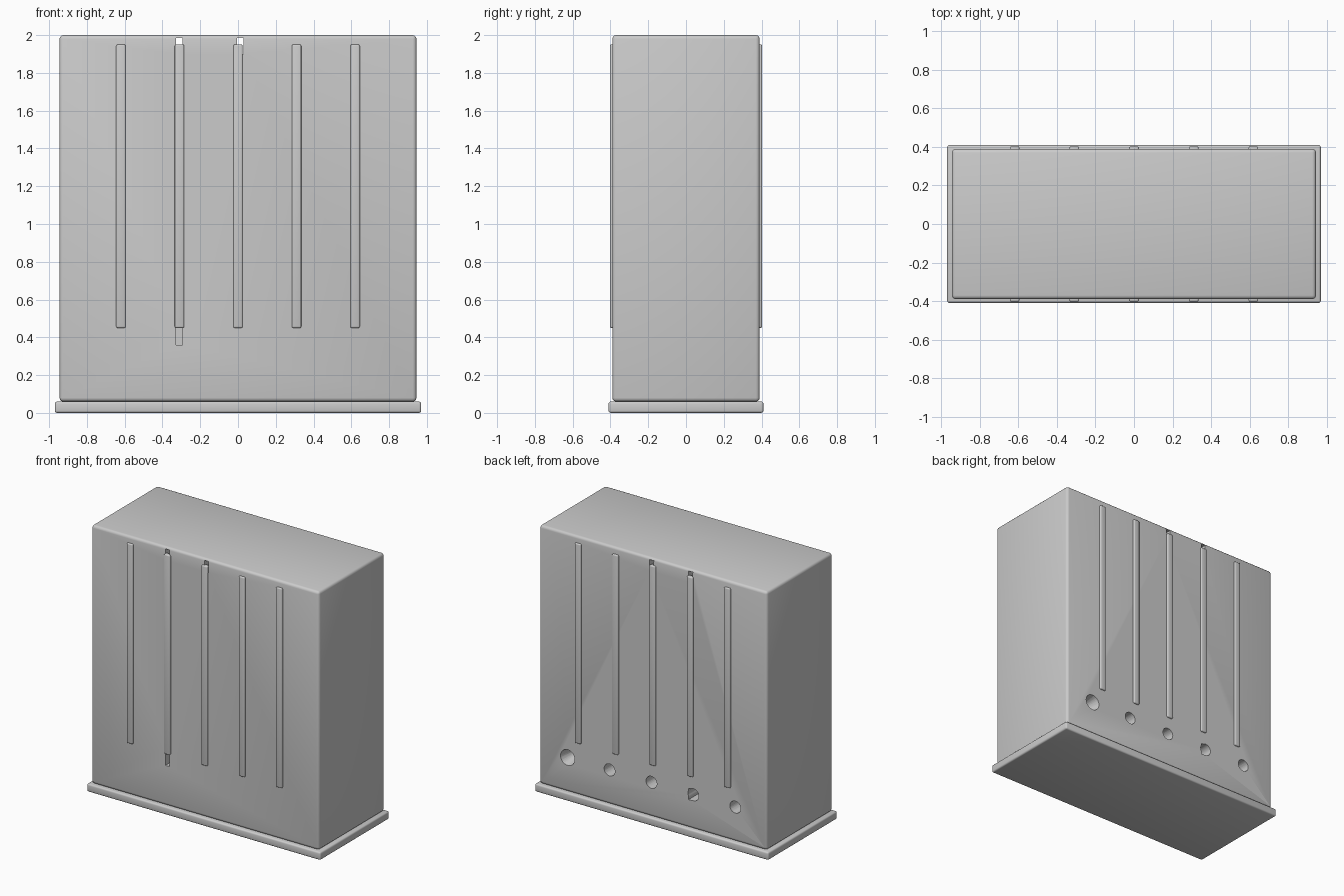
import bpy
from math import pi

cube = bpy.data.objects.get("Cube")
if cube:
    bpy.data.objects.remove(cube, do_unlink=True)

grey = bpy.data.materials.new("plain_grey")
grey.use_nodes = True
colour = (0.6, 0.6, 0.6, 1)
grey.diffuse_color = colour
grey.node_tree.nodes["Principled BSDF"].inputs["Base Color"].default_value = colour


def apply(obj, mod):
    bpy.context.view_layer.objects.active = obj
    bpy.ops.object.modifier_apply(modifier=mod.name)


def box(name, low, high, bevel=0, segments=3):
    """Box between two corners, with rounded edges if wanted."""
    bpy.ops.mesh.primitive_cube_add(size=1, location=[(a + b) / 2 for a, b in zip(low, high)])
    obj = bpy.context.object
    obj.name = name
    obj.scale = [b - a for a, b in zip(low, high)]
    bpy.ops.object.transform_apply(location=False, rotation=False, scale=True)
    obj.data.materials.append(grey)
    if bevel:
        mod = obj.modifiers.new("round_edges", "BEVEL")
        mod.width = bevel
        mod.segments = segments
        apply(obj, mod)
        bpy.ops.object.shade_smooth_by_angle()
    return obj


def cut(obj, cutter):
    mod = obj.modifiers.new("cut", "BOOLEAN")
    mod.operation = "DIFFERENCE"
    mod.solver = "EXACT"
    mod.object = cutter
    apply(obj, mod)
    bpy.data.objects.remove(cutter, do_unlink=True)


# Foot plate and main housing
box("base_plate", (-0.97, -0.41, 0), (0.97, 0.41, 0.06), 0.012)
body = box("housing", (-0.945, -0.39, 0.06), (0.945, 0.39, 2), 0.02)

# Narrow slots passing right through above two of the ribs
for x in (-0.312, 0.012):
    cut(body, box("slot_cutter", (x - 0.017, -1, 1.9), (x + 0.017, 1, 1.985)))
# Deep slot below one front rib, and a pocket beside one back hole
cut(body, box("slot_cutter", (-0.329, -1, 0.36), (-0.295, 0.2, 0.5)))
cut(body, box("slot_cutter", (-0.329, 0.1, 0.27), (-0.295, 1, 0.355)))

# Row of round holes along the back, the first one countersunk
for i in range(5):
    x = 0.71 - 0.348 * i
    bpy.ops.mesh.primitive_cone_add(
        vertices=32, radius1=0.035 if i == 0 else 0.045, radius2=0.06 if i == 0 else 0.045,
        depth=0.12, location=(x, 0.335, 0.317), rotation=(-pi / 2, 0, 0))
    cutter = bpy.context.object
    cutter.scale.z = 1.01
    cut(body, cutter)

bpy.ops.object.select_all(action="DESELECT")
body.select_set(True)
bpy.context.view_layer.objects.active = body
bpy.ops.object.shade_smooth_by_angle()

# Upright ribs on both faces
for face, side in (("front", -1), ("back", 1)):
    for i in range(5):
        x = 0.31 * (i - 2)
        y = sorted((side * 0.37, side * 0.403))
        box(f"{face}_rib_{i + 1}", (x - 0.025, y[0], 0.45), (x + 0.025, y[1], 1.95), 0.008)
